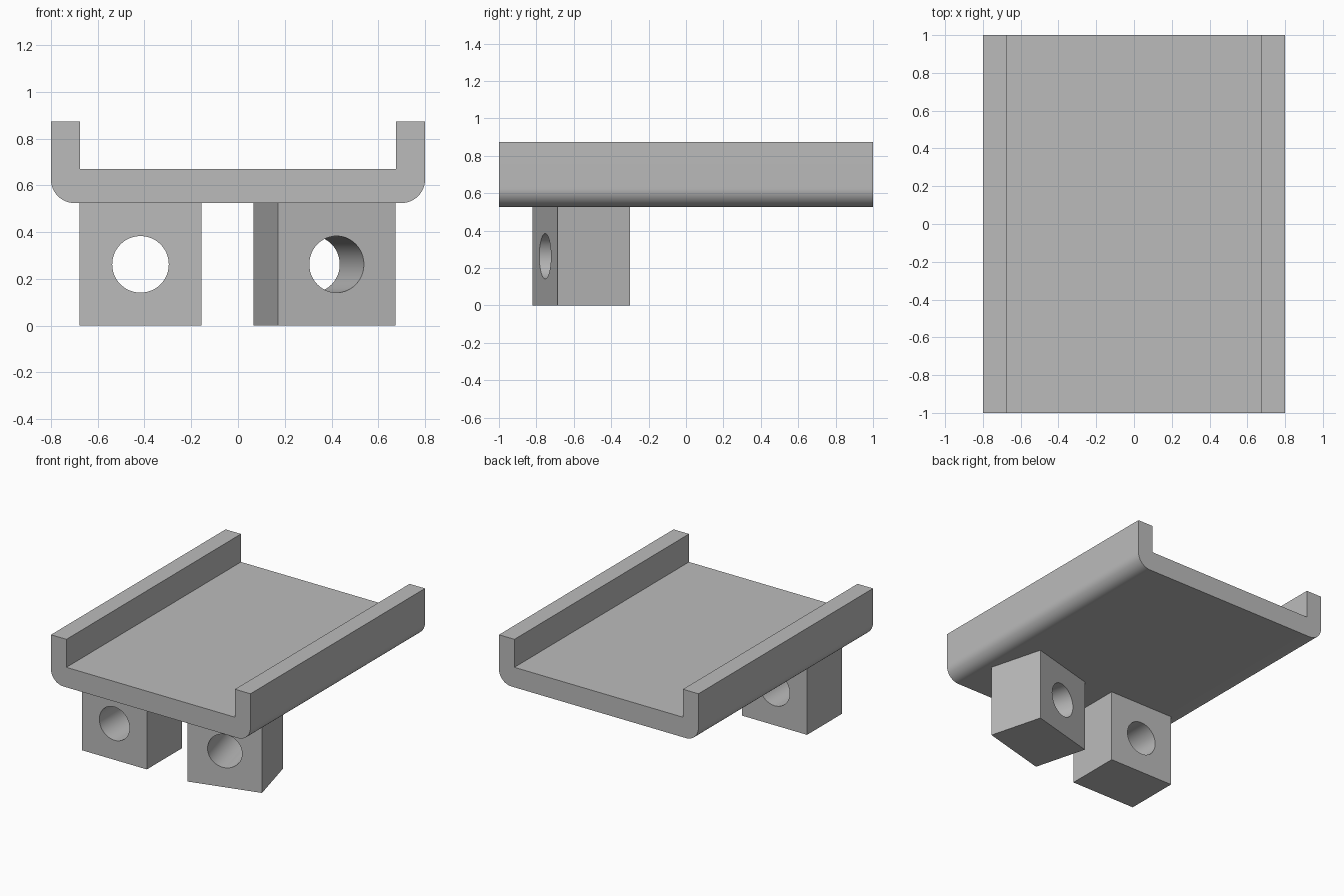
import bpy, bmesh
from math import sin, cos, pi, radians
from mathutils import Matrix

if "Cube" in bpy.data.objects:
    bpy.data.objects.remove(bpy.data.objects["Cube"], do_unlink=True)

grey = bpy.data.materials.new("plain grey")
grey.use_nodes = True
grey.diffuse_color = (0.5, 0.5, 0.5, 1)
grey.node_tree.nodes["Principled BSDF"].inputs["Base Color"].default_value = (0.5, 0.5, 0.5, 1)


def add_object(name, bm):
    bmesh.ops.recalc_face_normals(bm, faces=bm.faces)
    mesh = bpy.data.meshes.new(name)
    bm.to_mesh(mesh)
    bm.free()
    mesh.materials.append(grey)
    obj = bpy.data.objects.new(name, mesh)
    bpy.context.collection.objects.link(obj)
    return obj


def smooth(obj):
    bpy.ops.object.select_all(action='DESELECT')
    obj.select_set(True)
    bpy.context.view_layer.objects.active = obj
    bpy.ops.object.shade_smooth_by_angle(angle=radians(30))


# Tray: channel profile with rounded lower corners, extruded front to back
HALF_W, INNER, BASE, FLOOR, RIM, R = 0.8, 0.676, 0.525, 0.67, 0.873, 0.1
STEPS = 12
half = [(INNER, FLOOR), (INNER, RIM), (HALF_W, RIM)]
for i in range(STEPS + 1):
    a = i / STEPS * pi / 2
    half.append((HALF_W - R + R * cos(a), BASE + R - R * sin(a)))
profile = half + [(-x, z) for x, z in reversed(half)]

bm = bmesh.new()
face = bm.faces.new([bm.verts.new((x, -1, z)) for x, z in profile])
ext = bmesh.ops.extrude_face_region(bm, geom=[face], use_keep_orig=True)
verts = [g for g in ext["geom"] if isinstance(g, bmesh.types.BMVert)]
bmesh.ops.translate(bm, verts=verts, vec=(0, 2, 0))
smooth(add_object("tray", bm))


# Mounting blocks: boxes bored through from front to back
def mounting_block(name, x, y, angle):
    place = Matrix.Translation((x, y, BASE / 2)) @ Matrix.Rotation(radians(angle), 4, 'Z')
    bm = bmesh.new()
    bmesh.ops.create_cube(bm, size=1, matrix=place @ Matrix.Diagonal((0.52, 0.4, BASE, 1)))
    block = add_object(name, bm)

    bm = bmesh.new()
    bmesh.ops.create_cone(bm, cap_ends=True, segments=48, radius1=0.121, radius2=0.121,
                          depth=1, matrix=place @ Matrix.Rotation(pi / 2, 4, 'X'))
    cutter = add_object("bore_cutter", bm)
    cutter.hide_render = True

    bore = block.modifiers.new("bore", 'BOOLEAN')
    bore.operation = 'DIFFERENCE'
    bore.solver = 'EXACT'
    bore.object = cutter
    bpy.context.view_layer.objects.active = block
    bpy.ops.object.modifier_apply(modifier=bore.name)
    bpy.data.objects.remove(cutter, do_unlink=True)
    smooth(block)


mounting_block("right_mounting_block", -0.417, -0.62, 0)
mounting_block("left_mounting_block", 0.37, -0.56, 15)
